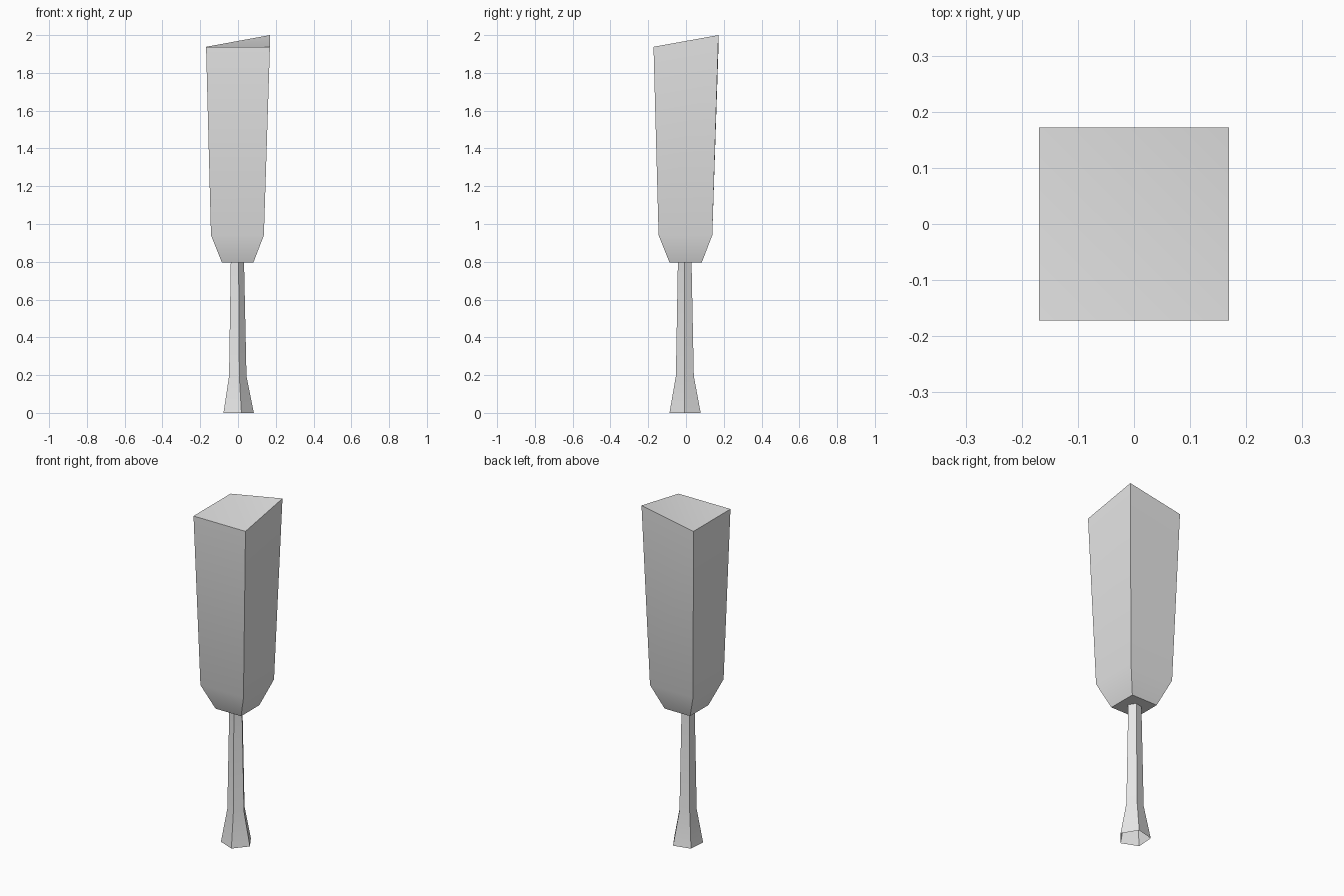
import bpy, bmesh
from math import sin, cos, radians

cube = bpy.data.objects.get("Cube")
if cube:
    bpy.data.objects.remove(cube, do_unlink=True)

grey = bpy.data.materials.new("pale_grey")
grey.use_nodes = True
grey.diffuse_color = (0.8, 0.8, 0.8, 1)
grey.node_tree.nodes["Principled BSDF"].inputs["Base Color"].default_value = (0.8, 0.8, 0.8, 1)


def loft(name, rings, caps):
    """Join rings of points, listed bottom to top, into one skin."""
    bm = bmesh.new()
    loops = [[bm.verts.new(p) for p in ring] for ring in rings]
    for low, high in zip(loops, loops[1:]):
        n = len(low)
        for i in range(n):
            j = (i + 1) % n
            bm.faces.new((low[i], low[j], high[j], high[i]))
    if caps:
        bm.faces.new(loops[0][::-1])
        # The raised corner splits the top along the other diagonal
        a, b, c, d = loops[-1]
        bm.faces.new((a, b, d))
        bm.faces.new((b, c, d))
    mesh = bpy.data.meshes.new(name)
    bm.to_mesh(mesh)
    bm.free()
    mesh.materials.append(grey)
    obj = bpy.data.objects.new(name, mesh)
    bpy.context.collection.objects.link(obj)
    bpy.ops.object.select_all(action="DESELECT")
    obj.select_set(True)
    bpy.context.view_layer.objects.active = obj
    bpy.ops.object.shade_smooth_by_angle(angle=radians(30))
    return obj


def pentagon(offset, radius, z):
    angles = [radians(72 * i - 4) for i in range(5)]
    return [(offset + radius * cos(a), offset + radius * sin(a), z) for a in angles]


def square(offset, hx, hy, z):
    return [(offset + sx * hx, offset + sy * hy, z)
            for sx, sy in ((-1, -1), (1, -1), (1, 1), (-1, 1))]


# Flared five-sided trunk, open at the ground
loft("trunk", [pentagon(-0.003, 0.087, 0), pentagon(-0.005, 0.05, 0.195),
               pentagon(-0.006, 0.038, 0.8)], caps=False)

# Tall tapered crown with one raised back corner
top = square(0, 0.169, 0.172, 1.938)
top[2] = (0.169, 0.172, 2.0)
loft("crown", [square(-0.002, 0.083, 0.085, 0.795),
               square(-0.003, 0.14, 0.142, 0.94), top], caps=True)
